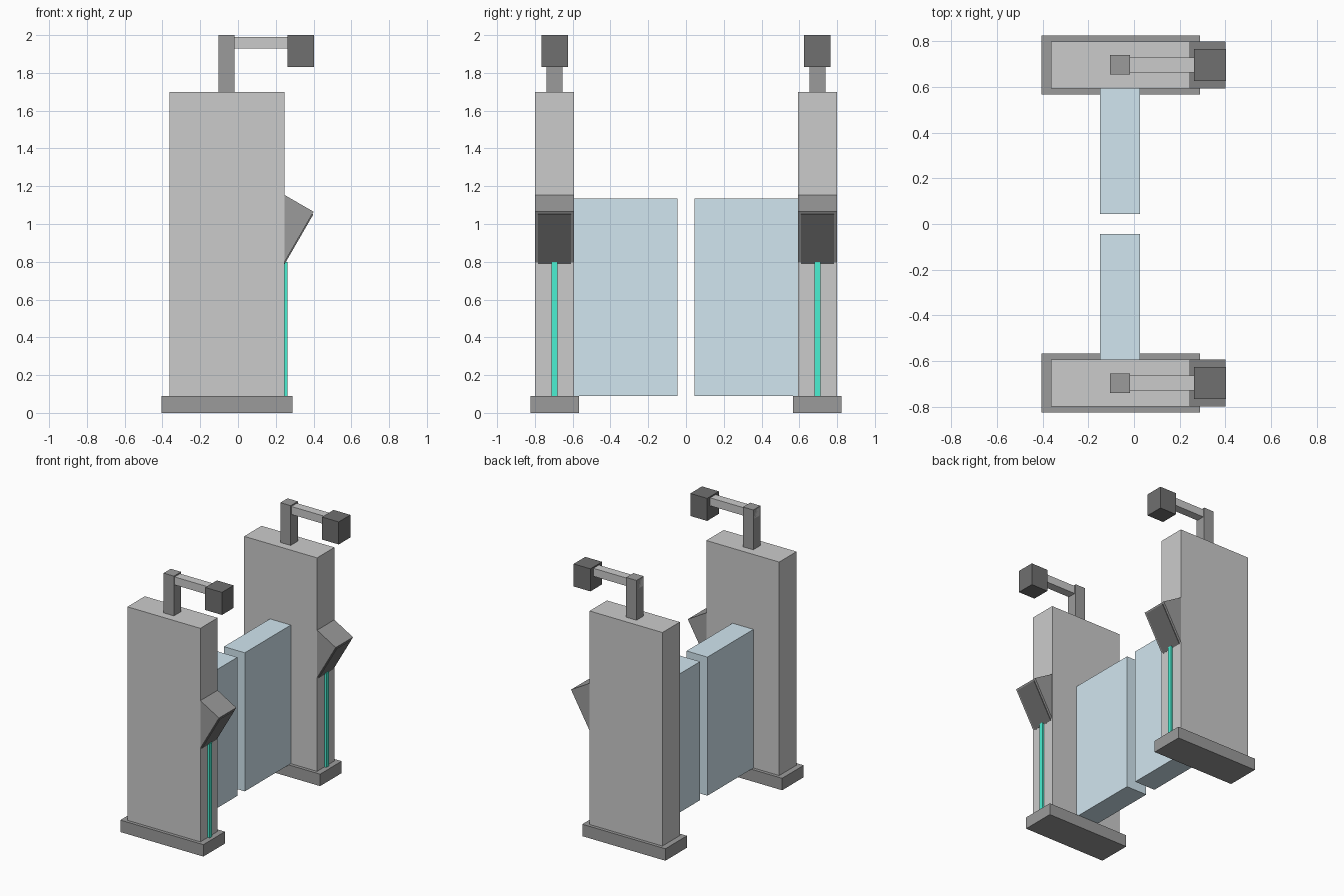
import bpy
import bmesh
from math import radians, sin, cos
from mathutils import Matrix, Vector

if "Cube" in bpy.data.objects:
    bpy.data.objects.remove(bpy.data.objects["Cube"])


def material(name, rgb):
    m = bpy.data.materials.new(name)
    m.diffuse_color = (*rgb, 1)
    m.use_nodes = True
    m.node_tree.nodes["Principled BSDF"].inputs["Base Color"].default_value = m.diffuse_color
    return m


LIGHT = material("light_grey", (0.69, 0.69, 0.69))
DARK = material("dark_grey", (0.33, 0.33, 0.33))
BLACK = material("black", (0.16, 0.16, 0.16))
GLASS = material("blue_glass", (0.64, 0.79, 0.87))
GREEN = material("green_light", (0.07, 0.87, 0.65))


def box(name, center, size, mat, tilt=0.0):
    """Flat-sided box, optionally tilted about y."""
    mesh = bpy.data.meshes.new(name)
    bm = bmesh.new()
    xf = (Matrix.Translation(center) @ Matrix.Rotation(tilt, 4, 'Y')
          @ Matrix.Diagonal((*size, 1)))
    bmesh.ops.create_cube(bm, size=1, matrix=xf)
    bm.to_mesh(mesh)
    bm.free()
    mesh.materials.append(mat)
    ob = bpy.data.objects.new(name, mesh)
    bpy.context.collection.objects.link(ob)
    return ob


def span(name, x, y, z, side, mat):
    """Box from x, y, z ranges, mirrored to the chosen side of y = 0."""
    return box(name,
               (sum(x) / 2, side * sum(y) / 2, sum(z) / 2),
               (x[1] - x[0], y[1] - y[0], z[1] - z[0]), mat)


TILT = radians(30)
OUT = Vector((cos(TILT), 0, -sin(TILT)))    # direction the reader faces
DOWN = Vector((-sin(TILT), 0, -cos(TILT)))  # down along the reader face

for side, tag in ((-1, "front"), (1, "back")):
    # Pedestal
    span(tag + "_base", (-0.405, 0.288), (0.567, 0.824), (0, 0.09), side, DARK)
    span(tag + "_cabinet", (-0.363, 0.245), (0.592, 0.799), (0.09, 1.70), side, LIGHT)
    span(tag + "_light_strip", (0.24, 0.261), (0.68, 0.711), (0.09, 0.80), side, GREEN)

    # Sliding barrier panel
    span(tag + "_barrier_panel", (-0.148, 0.026), (0.044, 0.592), (0.09, 1.135), side, GLASS)

    # Post, arm and camera
    span(tag + "_post", (-0.104, -0.018), (0.653, 0.738), (1.70, 2.0), side, DARK)
    span(tag + "_arm", (-0.104, 0.27), (0.663, 0.728), (1.93, 1.99), side, LIGHT)
    span(tag + "_camera", (0.262, 0.402), (0.626, 0.765), (1.83, 2.0), side, BLACK)

    # Tilted reader housing sunk into the cabinet, with a raised dark screen
    corner = Vector((0.4, side * 0.6955, 1.065))
    length, depth = 0.33, 0.18
    face = corner + DOWN * length / 2
    box(tag + "_reader_housing", face - OUT * depth / 2,
        (depth, 0.206, length), DARK, TILT)
    box(tag + "_reader_screen", face + OUT * 0.001,
        (0.01, 0.175, length - 0.025), BLACK, TILT)
